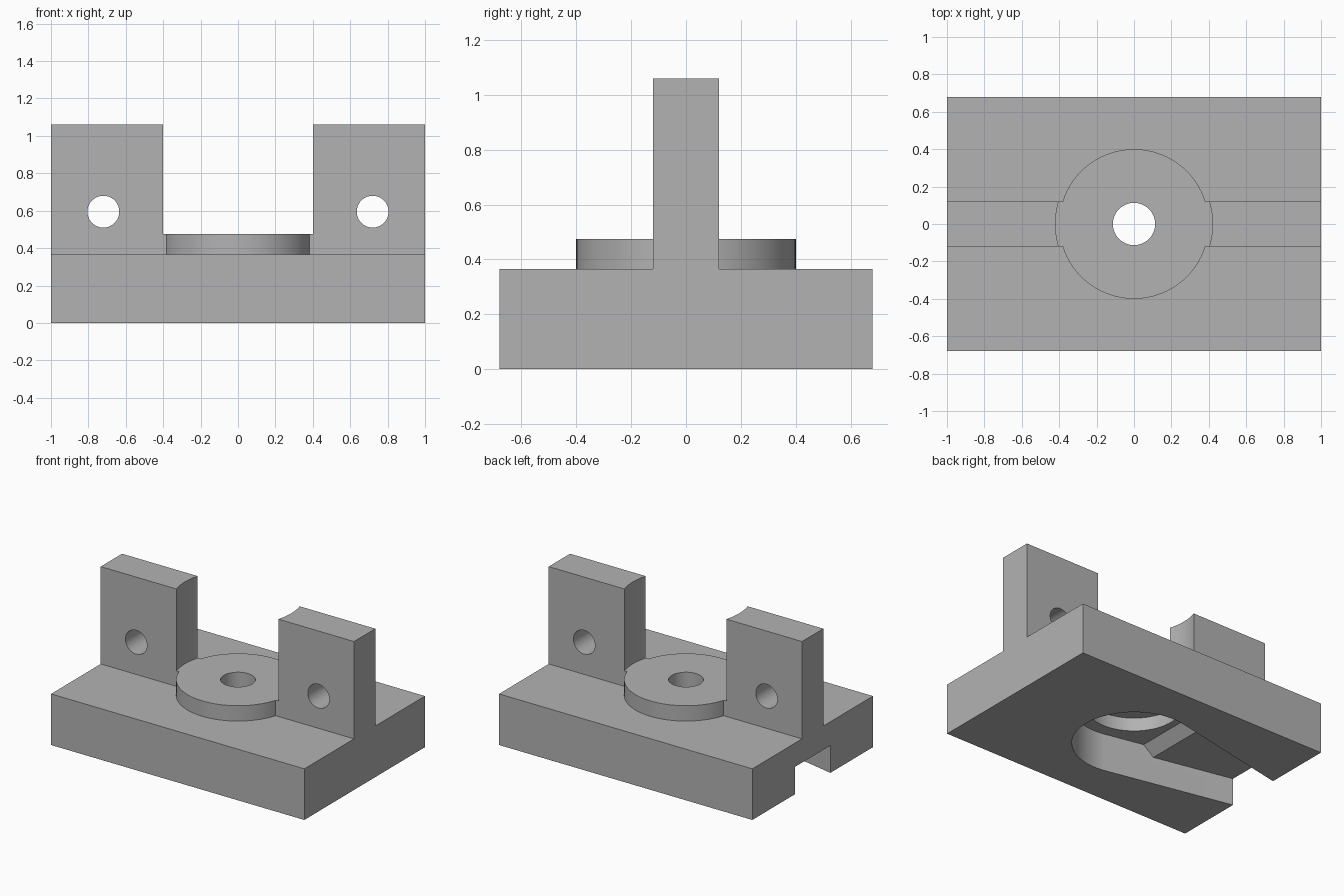
import bpy
import bmesh
import math
from mathutils import Matrix, Vector

default = bpy.data.objects.get("Cube")
if default:
    bpy.data.objects.remove(default, do_unlink=True)

HALF_DEPTH, BASE_TOP = 0.68, 0.365
BOSS_R, BOSS_TOP = 0.4, 0.475
RIB_HALF, RIB_TOP = 0.12, 1.06

grey = bpy.data.materials.new("plain grey")
grey.use_nodes = True
colour = (0.45, 0.45, 0.45, 1)
grey.diffuse_color = colour
grey.node_tree.nodes["Principled BSDF"].inputs["Base Color"].default_value = colour


def prism(name, points, low, high, axis="Z"):
    """Extrude a closed outline along Z (xy outline) or Y (xz outline)."""
    bm = bmesh.new()
    place = (lambda p: (p[0], p[1], low)) if axis == "Z" else (lambda p: (p[0], low, p[1]))
    face = bm.faces.new([bm.verts.new(place(p)) for p in points])
    top = bmesh.ops.extrude_face_region(bm, geom=[face])["geom"]
    step = Vector((0, 0, high - low) if axis == "Z" else (0, high - low, 0))
    bmesh.ops.translate(bm, vec=step, verts=[v for v in top if isinstance(v, bmesh.types.BMVert)])
    bmesh.ops.recalc_face_normals(bm, faces=bm.faces)
    mesh = bpy.data.meshes.new(name)
    bm.to_mesh(mesh)
    bm.free()
    mesh.materials.append(grey)
    obj = bpy.data.objects.new(name, mesh)
    bpy.context.collection.objects.link(obj)
    return obj


def rect(x0, x1, y0, y1):
    return [(x0, y0), (x1, y0), (x1, y1), (x0, y1)]


def arc(radius, start=0.0, end=math.tau, steps=96, centre=(0, 0), closed=True):
    count = steps if closed else steps + 1
    angles = [start + (end - start) * i / steps for i in range(count)]
    return [(centre[0] + radius * math.cos(a), centre[1] + radius * math.sin(a)) for a in angles]


def combine(target, tool, operation):
    """Apply a boolean and discard the tool object."""
    mod = target.modifiers.new(operation.lower(), "BOOLEAN")
    mod.operation, mod.solver, mod.object = operation, "EXACT", tool
    bpy.context.view_layer.objects.active = target
    bpy.ops.object.modifier_apply(modifier=mod.name)
    bpy.data.objects.remove(tool, do_unlink=True)


# Upright rib, cleared by a round cut above the boss to leave two posts
rib = prism("rib", rect(-1, 1, -RIB_HALF, RIB_HALF), 0.1, RIB_TOP)
combine(rib, prism("rib_clearance", arc(0.42), BOSS_TOP, 1.2), "DIFFERENCE")
for side in (-1, 1):
    pin_hole = arc(0.085, steps=64, centre=(side * 0.72, 0.595))
    combine(rib, prism("pin_hole", pin_hole, -0.5, 0.5, "Y"), "DIFFERENCE")

# Base plate joined with the rib and the round boss
body = prism("bracket_body", rect(-1, 1, -HALF_DEPTH, HALF_DEPTH), 0, BASE_TOP)
combine(body, rib, "UNION")
combine(body, prism("boss", arc(BOSS_R), 0.1, BOSS_TOP), "UNION")

# Underside keyhole: walls tangent to a circle, narrowing to the open end
mouth = Vector((-1, 0.2))
tangent = math.atan2(mouth.y, mouth.x) - math.acos(BOSS_R / mouth.length)
touch = Vector((math.cos(tangent), math.sin(tangent))) * BOSS_R
outer = mouth + (mouth - touch) * 0.1
plan = arc(BOSS_R, -tangent, tangent, 72, closed=False)
plan += [(outer.x, outer.y), (outer.x, -outer.y)]
keyhole = prism("keyhole", plan, -0.1, 0.5)

# Keyhole ceiling: shallow at the mouth, with a ramp up to the round pocket
ceiling = [(-1.3, -0.05), (0.6, -0.05), (0.6, 0.27), (-0.36, 0.27), (-0.43, 0.195), (-1.3, 0.195)]
combine(keyhole, prism("keyhole_ceiling", ceiling, -0.6, 0.6, "Y"), "INTERSECT")
combine(body, keyhole, "DIFFERENCE")

# Counterbore inside the pocket and the central through hole
combine(body, prism("counterbore", arc(0.31), 0.1, BASE_TOP), "DIFFERENCE")
combine(body, prism("centre_hole", arc(0.113, steps=64), -0.2, 0.8), "DIFFERENCE")

# Smooth the round walls and keep the machined edges crisp
bpy.ops.object.select_all(action="DESELECT")
body.select_set(True)
bpy.context.view_layer.objects.active = body
bpy.ops.object.shade_smooth_by_angle(angle=math.radians(30))
